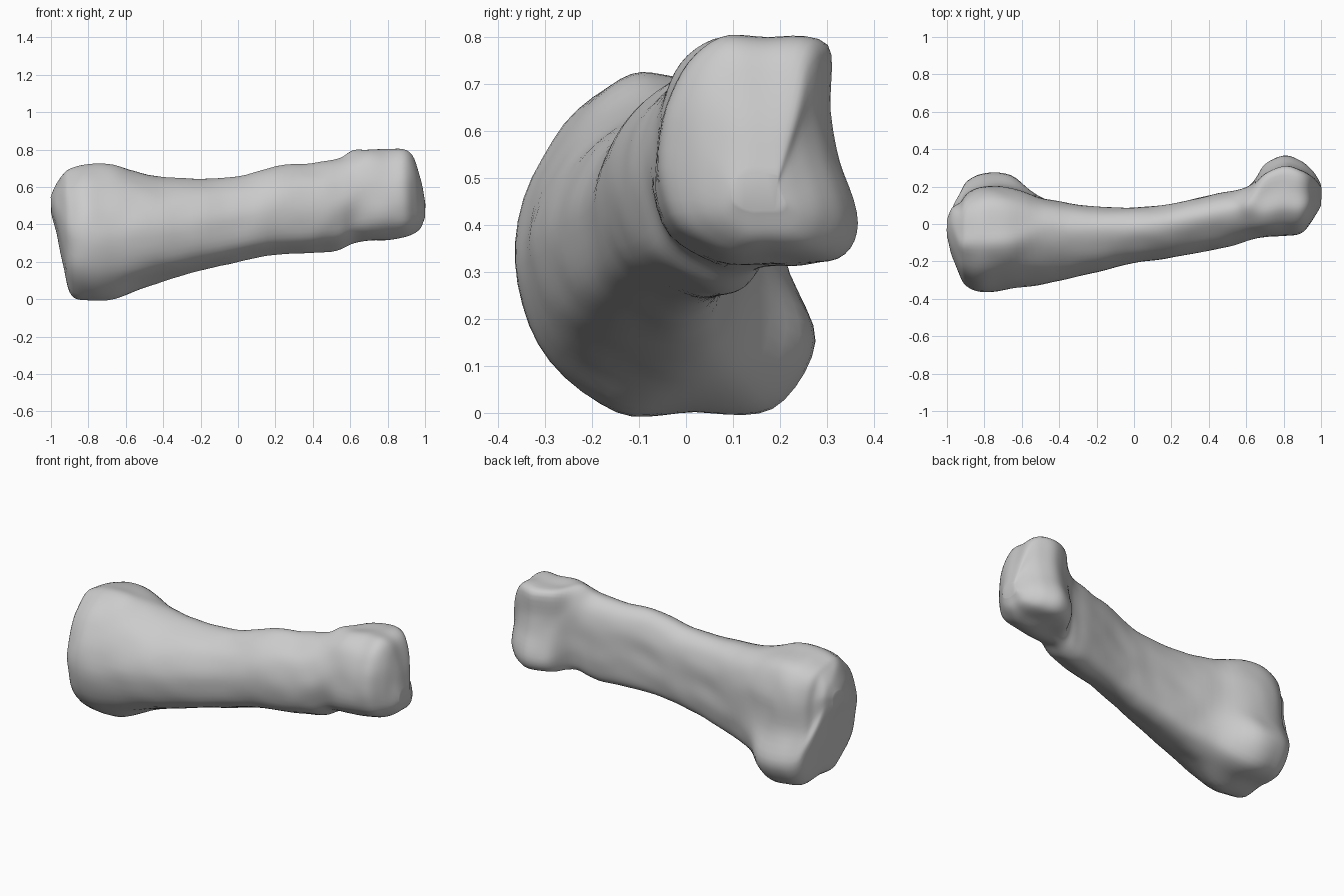
import bpy
import bmesh
from mathutils import Vector, noise

old_cube = bpy.data.objects.get("Cube")
if old_cube:
    bpy.data.objects.remove(old_cube)

# Cross-section outlines in a unit box, twelve points each, starting underneath
BASE = [(.34, 0), (.6, 0), (.86, .01), (1, .21), (.9, .46), (.88, .73),
        (.77, .93), (.53, .99), (.35, .98), (.13, .8), (0, .5), (.08, .2)]
SHAFT = [(.48, .03), (.72, 0), (.9, .07), (.98, .26), (.99, .5), (.98, .74),
         (.87, .92), (.67, 1), (.42, .95), (.14, .78), (0, .5), (.12, .18)]
HEAD = [(.33, .02), (.62, .01), (.9, .03), (1, .18), (.91, .45), (.86, .67),
        (.85, .96), (.57, .99), (.32, .99), (.12, .84), (.01, .56), (.05, .2)]

# Stations along the bone: x, front y, back y, bottom z, top z
TIP_STATIONS = [
    (-1, -.07, .03, .46, .55), (-.975, -.16, .085, .37, .61)]
BASE_STATIONS = [
    (-.93, -.28, .165, .17, .67), (-.89, -.335, .23, .03, .7),
    (-.8, -.365, .27, .005, .725), (-.66, -.345, .26, .01, .715)]
SHAFT_STATIONS = [
    (-.48, -.32, .14, .07, .665), (-.25, -.27, .1, .14, .645),
    (0, -.21, .09, .2, .655), (.2, -.18, .11, .24, .71),
    (.42, -.14, .16, .25, .73), (.54, -.11, .18, .265, .755),
    (.62, -.085, .21, .3, .795)]
HEAD_STATIONS = [
    (.7, -.07, .32, .31, .8), (.8, -.065, .365, .315, .8),
    (.89, -.05, .34, .33, .8), (.945, .005, .295, .35, .75),
    (.98, .06, .25, .38, .62), (1, .1, .21, .43, .51)]


def spline(a, b, c, d, t):
    """Catmull-Rom curve between b and c."""
    return b + ((c - a) + ((a * 2 - b * 5 + c * 4 - d)
                + (b * 3 - a - c * 3 + d) * t) * t) * (t / 2)


def smooth_loop(points, steps):
    """Refine a closed outline."""
    count = len(points)
    return [spline(*(points[(i + k) % count] for k in (-1, 0, 1, 2)), s / steps)
            for i in range(count) for s in range(steps)]


def smooth_rings(rings, steps):
    """Refine a series of matching rings along the bone."""
    last = len(rings) - 1
    refined = []
    for i in range(last):
        near = [rings[min(max(i + k, 0), last)] for k in (-1, 0, 1, 2)]
        for s in range(steps):
            refined.append([spline(*four, s / steps) for four in zip(*near)])
    return refined + [rings[last]]


def ring(outline, station):
    """Fit an outline to the box of one station."""
    x, front, back, bottom, top = station
    return [Vector((x, front + u * (back - front), bottom + v * (top - bottom)))
            for u, v in outline]


def loft(name, rings, material):
    """Skin the rings, close both ends and shade smoothly."""
    bm = bmesh.new()
    loops = [[bm.verts.new(p) for p in points] for points in rings]
    for near, far in zip(loops, loops[1:]):
        for i in range(len(near)):
            bm.faces.new((near[i - 1], near[i], far[i], far[i - 1]))
    for end in (loops[0], loops[-1]):
        bm.faces.new(end)
    bmesh.ops.recalc_face_normals(bm, faces=bm.faces)
    # Slight natural unevenness
    bm.normal_update()
    for vert in bm.verts:
        vert.co += vert.normal * noise.noise(vert.co * 9) * .005
    mesh = bpy.data.meshes.new(name)
    bm.to_mesh(mesh)
    bm.free()
    mesh.materials.append(material)
    obj = bpy.data.objects.new(name, mesh)
    bpy.context.collection.objects.link(obj)
    for face in mesh.polygons:
        face.use_smooth = True


# Bone colour
bone_grey = bpy.data.materials.new("bone_grey")
bone_grey.use_nodes = True
colour = (.6, .6, .6, 1)
bone_grey.diffuse_color = colour
bone_grey.node_tree.nodes["Principled BSDF"].inputs["Base Color"].default_value = colour

# One continuous bone: rounded end, flared base, slender shaft, squared head
sections = []
for outline, stations in ((SHAFT, TIP_STATIONS), (BASE, BASE_STATIONS),
                          (SHAFT, SHAFT_STATIONS), (HEAD, HEAD_STATIONS)):
    sections += [ring(outline, station) for station in stations]
rings = [smooth_loop(points, 5) for points in smooth_rings(sections, 5)]
loft("finger_bone", rings, bone_grey)
